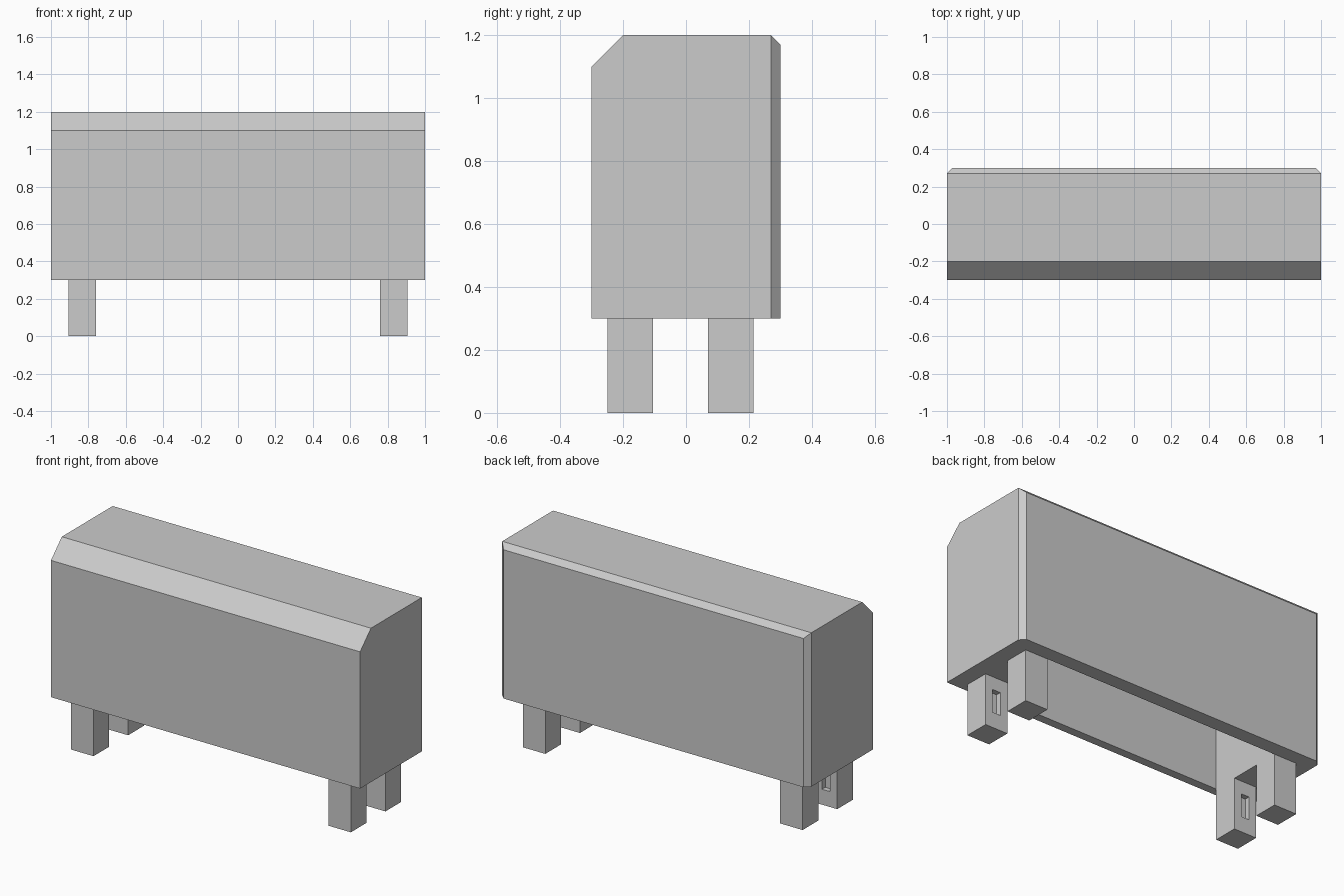
import bpy
import bmesh

cube = bpy.data.objects.get("Cube")
if cube:
    bpy.data.objects.remove(cube, do_unlink=True)

grey = bpy.data.materials.new("plain grey")
grey.use_nodes = True
colour = (0.6, 0.6, 0.6, 1)
grey.diffuse_color = colour
grey.node_tree.nodes["Principled BSDF"].inputs["Base Color"].default_value = colour


def make_object(name, bm):
    mesh = bpy.data.meshes.new(name)
    bmesh.ops.recalc_face_normals(bm, faces=bm.faces)
    bm.to_mesh(mesh)
    bm.free()
    mesh.materials.append(grey)
    obj = bpy.data.objects.new(name, mesh)
    bpy.context.collection.objects.link(obj)
    return obj


def box_mesh(low, high):
    bm = bmesh.new()
    bmesh.ops.create_cube(bm, size=1)
    for v in bm.verts:
        for i in range(3):
            v.co[i] = high[i] if v.co[i] > 0 else low[i]
    return bm


def cut_box(obj, low, high):
    """Subtract a box from an object and discard the cutter."""
    cutter = make_object("cutter", box_mesh(low, high))
    cutter.hide_render = True
    mod = obj.modifiers.new("cut", "BOOLEAN")
    mod.operation = "DIFFERENCE"
    mod.solver = "EXACT"
    mod.object = cutter
    bpy.context.view_layer.objects.active = obj
    bpy.ops.object.modifier_apply(modifier=mod.name)
    bpy.data.objects.remove(cutter, do_unlink=True)


# Casing: long box with a sloped front top edge
EDGE = 0.03
LEG_IN, LEG_OUT = 0.76, 0.905
FRONT, BACK = -0.25, 0.215
LEG_DEPTH = 0.145
bm = box_mesh((-1, -0.3, 0.3), (1, 0.3 - EDGE, 1.2))
front_top = [e for e in bm.edges
             if all(v.co.y < 0 and v.co.z > 1 for v in e.verts)]
bmesh.ops.bevel(bm, geom=front_top, offset=0.1, segments=1, affect="EDGES")

# Chamfered back panel, narrowed at the top and both sides
bm.normal_update()
back_face = max(bm.faces, key=lambda f: f.calc_center_median().y)
extruded = bmesh.ops.extrude_face_region(bm, geom=[back_face])
for v in extruded["geom"]:
    if isinstance(v, bmesh.types.BMVert):
        v.co.y += EDGE
        v.co.x += -EDGE if v.co.x > 0 else EDGE
        if v.co.z > 1:
            v.co.z -= EDGE
if back_face.is_valid:
    bmesh.ops.delete(bm, geom=[back_face], context="FACES_ONLY")
casing = make_object("casing", bm)

# Open underside between the two solid ends
cut_box(casing, (-LEG_IN, FRONT, 0.1), (LEG_IN, BACK, 1.1))

# Four square legs; the front pair has a shallow slot on the inner side
for side, name in ((1, "left"), (-1, "right")):
    xs = sorted((side * LEG_IN, side * LEG_OUT))
    back_leg = make_object("back_leg_" + name, box_mesh(
        (xs[0], BACK - LEG_DEPTH, 0), (xs[1], BACK, 0.3)))
    inner = FRONT + LEG_DEPTH
    front_leg = make_object("front_leg_" + name, box_mesh(
        (xs[0], FRONT, 0), (xs[1], inner, 0.3)))
    middle = sum(xs) / 2
    cut_box(front_leg, (middle - 0.026, inner - 0.03, 0.09),
            (middle + 0.026, inner + 0.1, 0.225))
